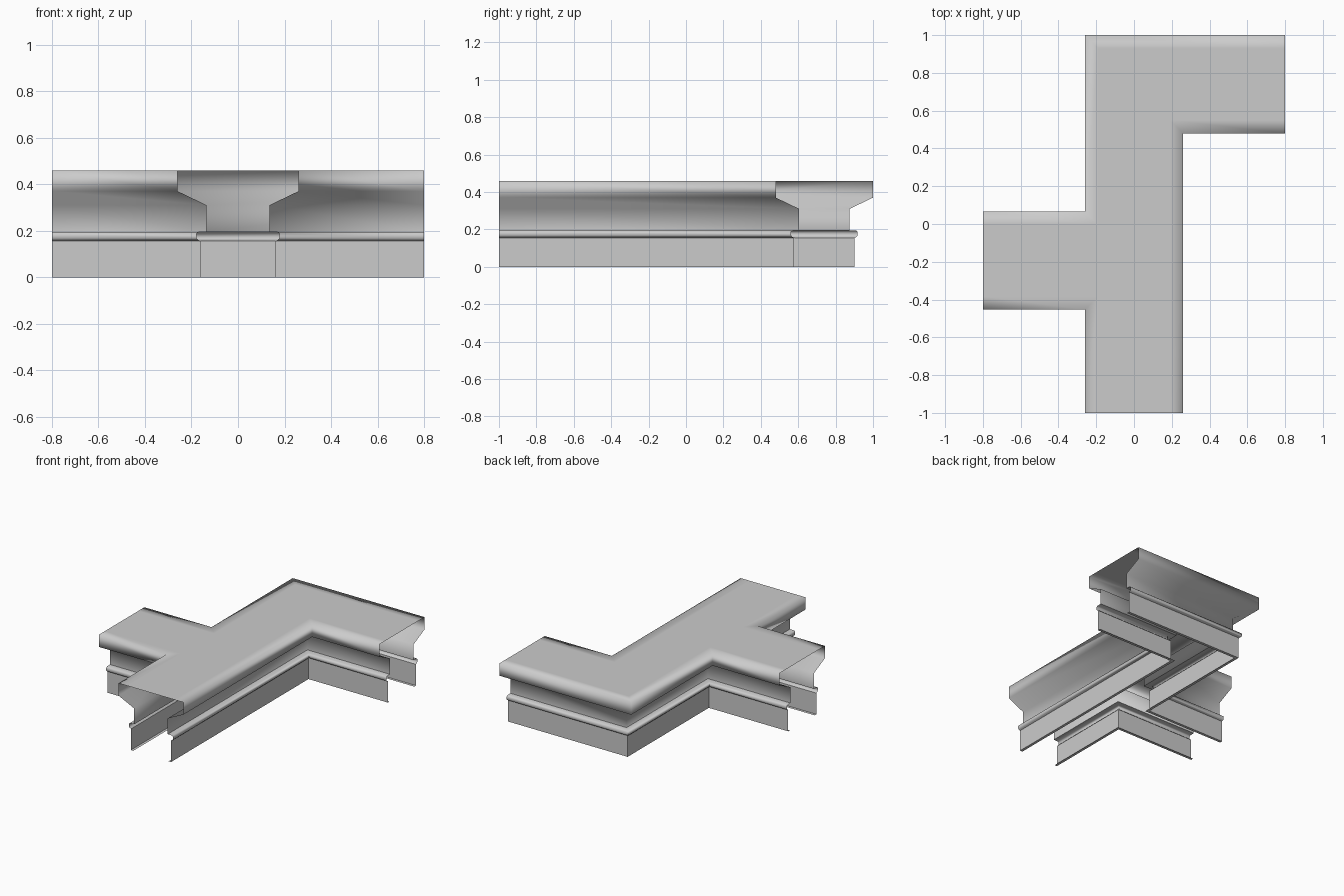
import bpy, bmesh, math

if "Cube" in bpy.data.objects:
    bpy.data.objects.remove(bpy.data.objects["Cube"])

BACK, SIDE = 0.74, -0.193   # centre lines of the right-hand and left-hand arms
XE, YE = 0.8, 1.0           # open ends of the arms


def paths(h):
    """Three mitred side runs of the branching plan, at half-width h."""
    return [
        [(h, -YE), (h, BACK - h), (XE, BACK - h)],
        [(XE, BACK + h), (-h, BACK + h), (-h, SIDE + h), (-XE, SIDE + h)],
        [(-XE, SIDE - h), (-h, SIDE - h), (-h, -YE)],
    ]


def sweep(name, profile, cap=False, angle=30):
    """Run a (half-width, height) profile, listed top down, along every side."""
    bm = bmesh.new()
    rows = [[[bm.verts.new((x, y, z)) for x, y in run] for run in paths(h)]
            for h, z in profile]
    for upper, lower in zip(rows, rows[1:]):
        for a, b in zip(upper, lower):
            for i in range(len(a) - 1):
                bm.faces.new((a[i], b[i], b[i + 1], a[i + 1]))
    if cap:
        bm.faces.new([v for run in rows[0] for v in run])
    mesh = bpy.data.meshes.new(name)
    bm.to_mesh(mesh)
    bm.free()
    obj = bpy.data.objects.new(name, mesh)
    bpy.context.collection.objects.link(obj)
    bpy.ops.object.select_all(action='DESELECT')
    obj.select_set(True)
    bpy.context.view_layer.objects.active = obj
    bpy.ops.object.shade_smooth_by_angle(angle=math.radians(angle))
    return obj


# Flat top with overhanging flared sides and a narrow neck, softly shaded
sweep("flared_top", [(0.19, 0.46), (0.26, 0.46), (0.26, 0.37),
                     (0.135, 0.31), (0.135, 0.195)], cap=True, angle=120)

# Thin projecting moulding under the neck
sweep("ledge_moulding", [(0.135, 0.195), (0.17, 0.194), (0.178, 0.187),
                         (0.178, 0.168), (0.172, 0.16), (0.16, 0.155)], angle=60)

# Plain lower wall with a small inward lip along the bottom
sweep("base_wall", [(0.162, 0.155), (0.162, 0.0), (0.142, 0.0)])
